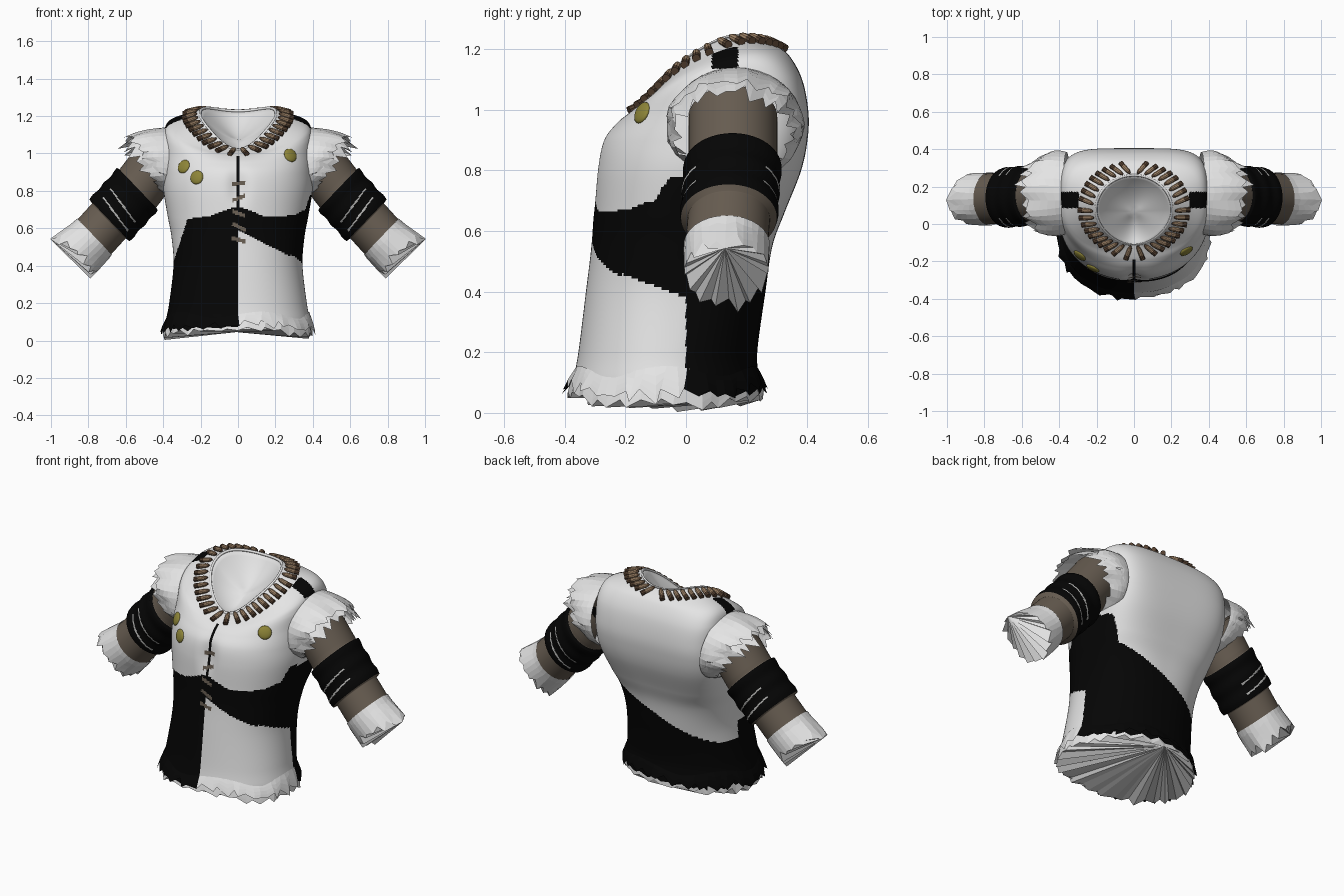
import bpy, bmesh, math, random
from mathutils import Vector, Matrix
from mathutils.bvhtree import BVHTree

if "Cube" in bpy.data.objects:
    bpy.data.objects.remove(bpy.data.objects["Cube"])
random.seed(4)
TAU = math.tau

def mat(name, r, g, b):
    m = bpy.data.materials.new(name)
    m.diffuse_color = (r, g, b, 1)
    m.use_nodes = True
    m.node_tree.nodes["Principled BSDF"].inputs["Base Color"].default_value = m.diffuse_color
    return m

WHITE, BLACK, BROWN, GREY, GOLD, TAN, DARK = range(7)
MATS = [mat("white cloth", .78, .78, .78), mat("black cloth", .0015, .0015, .0015),
        mat("brown sleeve", .135, .108, .082), mat("grey thread", .42, .42, .41),
        mat("olive gold", .27, .235, .04), mat("tan casing", .38, .25, .15),
        mat("dark brown", .095, .055, .032)]

def finish(name, bm, smooth=True, mirror=False):
    """Orient normals outward and make the object."""
    bmesh.ops.recalc_face_normals(bm, faces=bm.faces[:])
    mid = sum((v.co for v in bm.verts), Vector()) / len(bm.verts)
    if sum(f.normal.dot(f.calc_center_median() - mid) * f.calc_area() for f in bm.faces) < 0:
        bmesh.ops.reverse_faces(bm, faces=bm.faces[:])
    for f in bm.faces:
        f.smooth = smooth
    me = bpy.data.meshes.new(name)
    bm.to_mesh(me)
    for m in MATS:
        me.materials.append(m)
    ob = bpy.data.objects.new(name, me)
    bpy.context.collection.objects.link(ob)
    if mirror:
        ob.modifiers.new("mirror", 'MIRROR').use_mirror_merge = False
    return ob

def grid(bm, rows, color):
    """Skin closed rings of points; color(centre, row, column) picks the material."""
    vs = [[bm.verts.new(p) for p in r] for r in rows]
    n = len(vs[0])
    for i in range(len(vs) - 1):
        for j in range(n):
            k = (j + 1) % n
            f = bm.faces.new((vs[i][j], vs[i][k], vs[i + 1][k], vs[i + 1][j]))
            f.material_index = color(f.calc_center_median(), i, j)
    return vs

def lerp_table(tab, x):
    for (x0, y0), (x1, y1) in zip(tab, tab[1:]):
        if x <= x1:
            return y0 + (y1 - y0) * max(0, (x - x0) / (x1 - x0))
    return tab[-1][1]

# Torso sections: front y, front z, back y, back z, half width, side z, back squareness
RINGS = [(-.38, .06, .24, .06, .385, .06, 1), (-.372, .11, .242, .11, .385, .11, .97),
         (-.355, .2, .235, .2, .368, .2, .93), (-.33, .4, .262, .4, .345, .4, .85),
         (-.312, .55, .285, .55, .355, .55, .73), (-.305, .66, .325, .66, .375, .66, .6),
         (-.297, .8, .38, .8, .398, .8, .5), (-.277, .895, .402, .91, .4, .9, .44),
         (-.236, .95, .403, 1.0, .398, 1.0, .43), (-.196, .982, .383, 1.1, .396, 1.1, .46),
         (-.162, 1.0, .343, 1.175, .37, 1.152, .55), (-.133, 1.012, .3, 1.21, .285, 1.187, .75),
         (-.112, 1.02, .26, 1.228, .203, 1.213, 1)]

def surf(a, t):
    """Torso surface: angle a (0 = front), t = position along the sections."""
    i = min(int(t), len(RINGS) - 2)
    u = t - i
    q = [RINGS[max(0, min(len(RINGS) - 1, i + k))] for k in (-1, 0, 1, 2)]
    yf, zf, yb, zb, w, zs, p = [
        .5 * (2 * b + (c - a0) * u + (2 * a0 - 5 * b + 4 * c - d) * u * u
              + (3 * b - a0 - 3 * c + d) * u ** 3) for a0, b, c, d in zip(*q)]
    s, c = math.sin(a), -math.cos(a)
    if c < 0:
        p = .93 + .15 * max(0, (t - 10) / 2)
    x = w * math.copysign(abs(s) ** p, s)
    k = math.copysign(abs(c) ** p, c)
    y = (yf + yb) / 2 + (yb - yf) / 2 * k
    z = zs + (zb - zf) / 2 * k + ((zb + zf) / 2 - zs) * abs(k) ** (3 if k < 0 else 2)
    if c < 0:  # cleft of the chest
        y += .025 * math.exp(-(x / .05) ** 2 - ((z - .82) / .1) ** 2)
    return Vector((x, y, z))

FRONT = [(-.4, .36), (-.345, .42), (-.27, .65), (-.15, .665), (0, .72), (.15, .66),
         (.3, .67), (.36, .70), (.385, .78)]
BACK = [(-.4, .33), (-.3, .33), (0, .47), (.3, .6), (.36, .74), (.42, .78)]
STITCHES = [(.84, .1), (.76, .35), (.68, -.35), (.61, -.5), (.54, -.3)]

def pattern(c):
    x, y, z = c
    if y < 0:
        if any(abs(x - .004) < .036 and abs(z - h - k * x) < .0105 for h, k in STITCHES):
            return BROWN                                   # front stitches
        if abs(x) < .009 and .7 < z < .985:
            return BLACK                                   # front lacing slit
        low = 0 if x < 0 else .59 - .5 * x if x < .28 else .38 - .37 * y
        return BLACK if low < z < lerp_table(FRONT, x) else WHITE
    if abs(x) > .295 and .085 < y < .172 and z > 1.135:
        return BLACK                                       # shoulder patches
    return BLACK if z < lerp_table(BACK, x) else WHITE

def fan(bm, ring, apex):
    """Close a ragged ring with triangles from one of its points."""
    n = len(ring)
    for k in range(1, n - 1):
        f = bm.faces.new((ring[apex], ring[(apex + k) % n], ring[(apex + k + 1) % n]))
        f.material_index = WHITE

# Torso with neck bowl; columns are spaced evenly along the outline
bm = bmesh.new()
N, R, T = 312, 210, len(RINGS) - 1
def even_ring(t):
    pts = [surf(TAU * j / 720, t) for j in range(721)]
    run = [0]
    for p, q in zip(pts, pts[1:]):
        run.append(run[-1] + (q - p).length)
    out, j = [], 0
    for k in range(N):
        goal = run[-1] * k / N
        while run[j + 1] < goal:
            j += 1
        out.append(pts[j].lerp(pts[j + 1], (goal - run[j]) / (run[j + 1] - run[j])))
    return out
rows = [even_ring(T * i / R) for i in range(R + 1)]
neck = rows[-1]
mid = sum(neck, Vector()) / N
for k in range(1, 10):
    r = 1 - k / 10
    rows.append([mid + (p - mid) * r - Vector((0, 0, .1 * (1 - r * r))) for p in neck])
vs = grid(bm, rows, lambda c, i, j: WHITE if i >= R else pattern(c))
bm.faces.new(vs[-1])
finish("torso", bm)
tree = BVHTree.FromBMesh(bm)

def frill(name, point, n, color, shortest=.6, m=4, apex=None, mirror=True):
    """Ragged cloth band: point(angle, v) with teeth cut at random lengths."""
    bm = bmesh.new()
    length = [random.uniform(shortest, .8) if j % 2 else random.uniform(.8, 1.03) for j in range(n)]
    wob = [random.uniform(-.4, .4) * TAU / n for j in range(n)]
    rows = [[point(TAU * j / n + wob[j] * i / m, length[j] * i / m) for j in range(n)]
            for i in range(m + 1)]
    vs = grid(bm, rows, lambda c, i, j: color(c))
    if apex is not None:
        fan(bm, vs[-1], apex)
    return finish(name, bm, False, mirror)

# Torn hem, two layers; the inner one closes the bottom
def hem(depth, out):
    def point(a, v):
        p = surf(a, 1.5 * (1 - v * .9))
        o = Vector((p.x, p.y + .07, 0)).normalized()
        top = .14 + .015 * math.sin(a * 5)
        end = depth + .018 * (1 + math.cos(2 * a))
        p.z = top + (end - top) * v
        return p + o * (.002 + out * v + .006 * math.sin(a * 23) * v)
    return point
frill("hem_under_layer", hem(.003, .014), 52, lambda c: WHITE if c.z < .07 else pattern(c), .7, 5, 26, False)
frill("hem_outer_layer", hem(.03, .028), 60, pattern, .45, mirror=False)

# Arm frame: s runs down the arm, n across it
D, NV, Y = Vector((.72, 0, -.69)), Vector((.69, 0, .72)), Vector((0, 1, 0))
def arm(s, n, y):
    return D * s + NV * n + Y * y

AXIS = [(-.5, 1.01), (-.15, .956), (.2, .932), (.35, .94)]
def tube(s, a, r, ry):
    return arm(s, lerp_table(AXIS, s) + r * math.cos(a),
               lerp_table([(-.2, .155), (.2, .133)], s) + ry * math.sin(a))

# Sleeve with a thick black wrap and thread lines
ROWS, SEG, TOP = 150, 56, -.38
bm = bmesh.new()
rows = []
for i in range(ROWS + 1):
    s = TOP + .6 * i / ROWS
    wrap = -.175 < s < .055
    r = .156 + .003 * math.sin(s * 70) if wrap else .142
    rows.append([tube(s, TAU * j / SEG, r - (.012 if s > .055 else 0), r + (.004 if s < .055 else -.006))
                 for j in range(SEG)])
def sleeve_color(c, i, j):
    s = TOP + .6 * (i + .5) / ROWS
    a = TAU * (j + .5) / SEG
    if not -.178 < s < .052:
        return BROWN
    lean = .02 * math.cos(a)
    if abs(math.cos(a)) < .7 and (abs(s + .055 + lean) < .0045 or abs(s - .005 + lean) < .0045):
        return GREY
    return BLACK
vs = grid(bm, rows, sleeve_color)
finish("sleeves", bm, True, True)

white = lambda c: WHITE
# Ragged wrist cuffs, closed at the end
frill("wrist_cuffs", lambda a, v: tube(.17 + (.155 + .025 * math.cos(a) ** 2) * v, a,
                                       .134 + .018 * v + .008 * math.sin(a * 7) * v,
                                       .142 - .004 * v), 30, white, .6, apex=0)

# Ragged shoulder caps, lofted from the armhole to the upper arm
def cap(end, grow):
    def point(a, v):
        c, s = math.cos(a), math.sin(a)
        p0 = Vector((.36 + .02 * c, .165 + .22 * s, .95 + .19 * c))
        p1 = arm(end, 1.03 + (.16 + grow) * c, .155 + (.18 + grow) * s)
        puff = .018 * math.sin(math.pi * v) + .01 * v * math.sin(a * 9)
        return p0.lerp(p1, v) + (NV * c + Y * s) * puff
    return point
frill("shoulder_cap_inner", cap(-.25, .0), 40, white, .68, 5)
frill("shoulder_cap_outer", cap(-.30, .018), 36, white, .62, 5)

# Neck trim: soft rolled edge
bm = bmesh.new()
rows = []
for k in range(9):
    b = TAU * k / 8
    rows.append([p + (p - mid).normalized() * .007 * math.cos(b) + Vector((0, 0, .007 * math.sin(b)))
                 for p in neck[::3]])
grid(bm, rows, lambda c, i, j: WHITE)
finish("neck_trim", bm)

# Necklace of cartridges lying on the torso around the neck
bm = bmesh.new()
COUNT = 36
samples = [surf(TAU * j / 720, T - .2) for j in range(721)]
dist = [0]
for p, q in zip(samples, samples[1:]):
    dist.append(dist[-1] + (q - p).length)
PROFILE = [(0, .005, DARK), (.012, .010, TAN), (.022, .0125, TAN), (.056, .0135, DARK), (.082, .014, DARK)]
for k in range(COUNT):
    goal = dist[-1] * (k + .5) / COUNT
    a = TAU * next(i for i, d in enumerate(dist) if d >= goal) / 720
    start, t = surf(a, T - .25), T - .25
    while (surf(a, t) - start).length < .08 and t > 6:
        t -= .03
    axis = (surf(a, t) - start).normalized()
    side = (surf(a + .02, T - .8) - surf(a - .02, T - .8)).normalized()
    up = side.cross(axis).normalized()
    if up.z < 0:
        up = -up
    side = up.cross(axis)
    base = start + up * .009
    rows = [[base + axis * d + side * r * math.cos(TAU * m / 10) + up * r * math.sin(TAU * m / 10)
             for m in range(10)] for d, r, _ in PROFILE]
    vs = grid(bm, rows, lambda c, i, j: PROFILE[i][2])
    bm.faces.new(vs[0]).material_index = DARK
    bm.faces.new(vs[-1]).material_index = DARK
finish("cartridge_necklace", bm, False)

# Round badges lying on the chest
for i, (x, z) in enumerate([(-.29, .93), (-.22, .872), (.28, .99)]):
    hit, nor, _, _ = tree.ray_cast(Vector((x, -2, z)), Vector((0, 1, 0)))
    nor = nor if nor.y < 0 else -nor
    bm = bmesh.new()
    bmesh.ops.create_uvsphere(bm, u_segments=20, v_segments=10, radius=1,
        matrix=Matrix.Translation(hit) @ nor.to_track_quat('Z', 'Y').to_matrix().to_4x4()
        @ Matrix.Diagonal((.038, .038, .013, 1)))
    for f in bm.faces:
        f.material_index = GOLD
    finish(f"badge_{i + 1}", bm)
